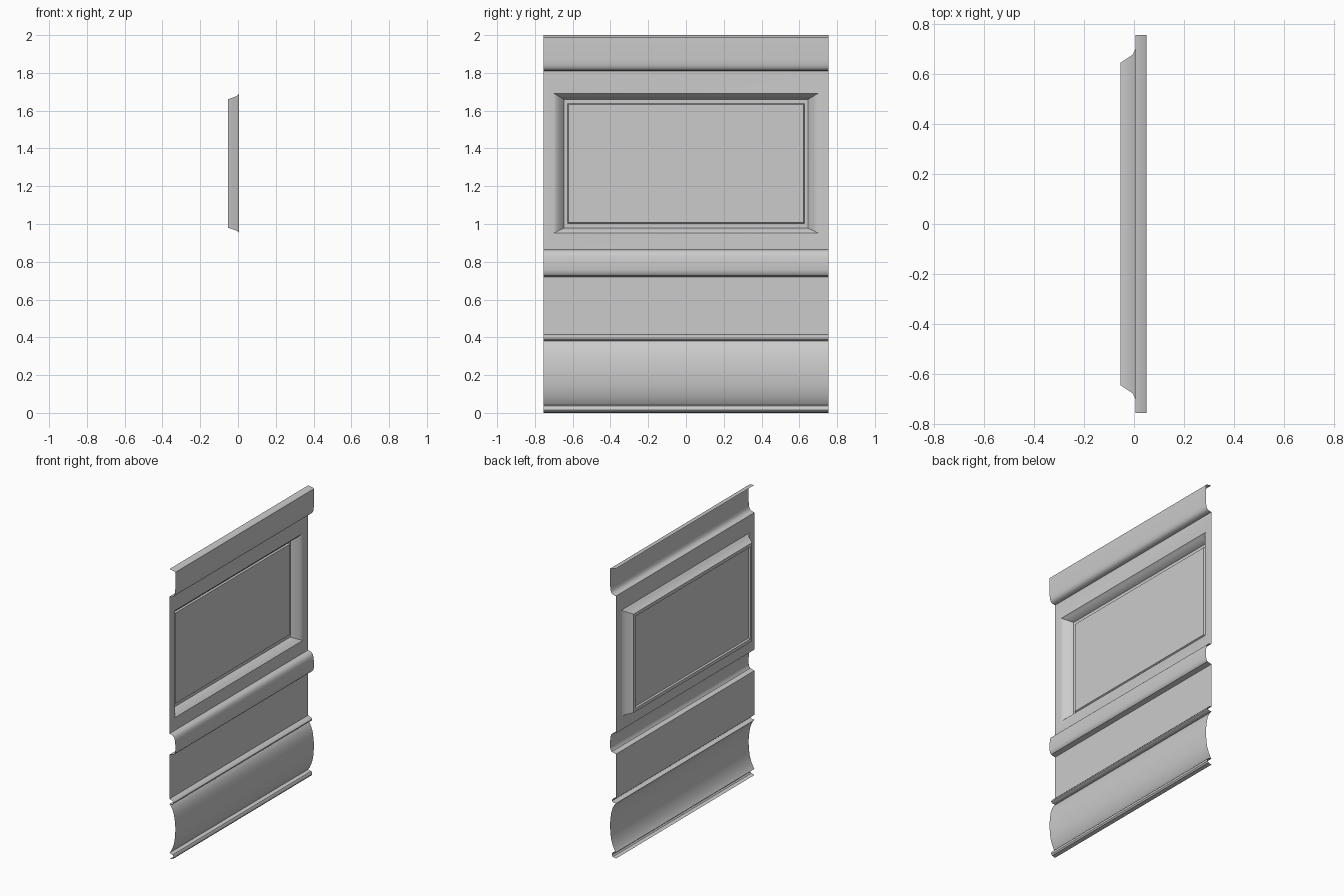
import bpy, bmesh

if "Cube" in bpy.data.objects:
    bpy.data.objects.remove(bpy.data.objects["Cube"])

HALF = 0.755   # half width of the panel along y
FLAT = 0.006   # x of the flat wall surface


def finish(bm, name, angle=0.6):
    me = bpy.data.meshes.new(name)
    bm.to_mesh(me)
    bm.free()
    ob = bpy.data.objects.new(name, me)
    bpy.context.collection.objects.link(ob)
    bpy.ops.object.select_all(action='DESELECT')
    bpy.context.view_layer.objects.active = ob
    ob.select_set(True)
    bpy.ops.object.shade_smooth_by_angle(angle=angle)
    return ob


def strip(name, profile, y0=-HALF, y1=HALF):
    """Sweep an (x, z) profile, listed bottom to top, along y as an open sheet."""
    bm = bmesh.new()
    a = [bm.verts.new((x, y0, z)) for x, z in profile]
    b = [bm.verts.new((x, y1, z)) for x, z in profile]
    for i in range(len(profile) - 1):
        bm.faces.new((a[i], b[i], b[i + 1], a[i + 1]))
    return finish(bm, name)


def nested_panel(name, rings):
    """Bridge concentric rectangles (x, half_y, z_low, z_high), then cap the last."""
    bm = bmesh.new()
    loops = [[bm.verts.new((x, y, z)) for y, z in
              ((-h, lo), (h, lo), (h, hi), (-h, hi))] for x, h, lo, hi in rings]
    for o, n in zip(loops, loops[1:]):
        for i in range(4):
            j = (i + 1) % 4
            bm.faces.new((o[i], o[j], n[j], n[i]))
    bm.faces.new(loops[-1])
    return finish(bm, name)


# Foot bead
strip("foot_bead", [(FLAT, 0), (.030, .006), (.037, .015), (.037, .025),
                    (.030, .036), (FLAT, .042)])

# Bulging skirting in three lengths
bulge = [(FLAT, .042), (.018, .058), (.030, .085), (.041, .118), (.047, .155),
         (.050, .20), (.050, .235), (.047, .27), (.041, .31), (.030, .345),
         (.018, .366), (FLAT, .38)]
for i in range(3):
    w = 2 * HALF / 3
    strip(f"skirting_{i + 1}", bulge, -HALF + i * w, -HALF + (i + 1) * w)

# Bead above the skirting
strip("skirting_bead", [(FLAT, .38), (.030, .383), (.037, .389), (.037, .397),
                        (.030, .406), (FLAT, .415)])

# Plain lower wall
strip("lower_wall", [(FLAT, .415), (FLAT, .72)])

# Chair rail
strip("chair_rail", [(FLAT, .72), (.038, .728), (.046, .738), (.050, .755),
                     (.050, .80), (.047, .83), (.041, .848), (.030, .858),
                     (FLAT, .865)])

# Upper wall with moulded recess and slightly raised centre field
nested_panel("recessed_panel", [
    (FLAT, HALF, .865, 1.81),
    (FLAT, .70, .953, 1.69),
    (.002, .69, .956, 1.687),
    (-.006, .676, .964, 1.677),
    (-.053, .645, .98, 1.66),
    (-.053, .627, 1.003, 1.637),
    (-.042, .622, 1.008, 1.632)])

# Cornice with curved underside and top ledge
strip("cornice", [(FLAT, 1.81), (.026, 1.813), (.037, 1.819), (.044, 1.829),
                  (.048, 1.845), (.050, 1.87), (.050, 1.988), (.044, 1.993),
                  (FLAT, 2.0)])
